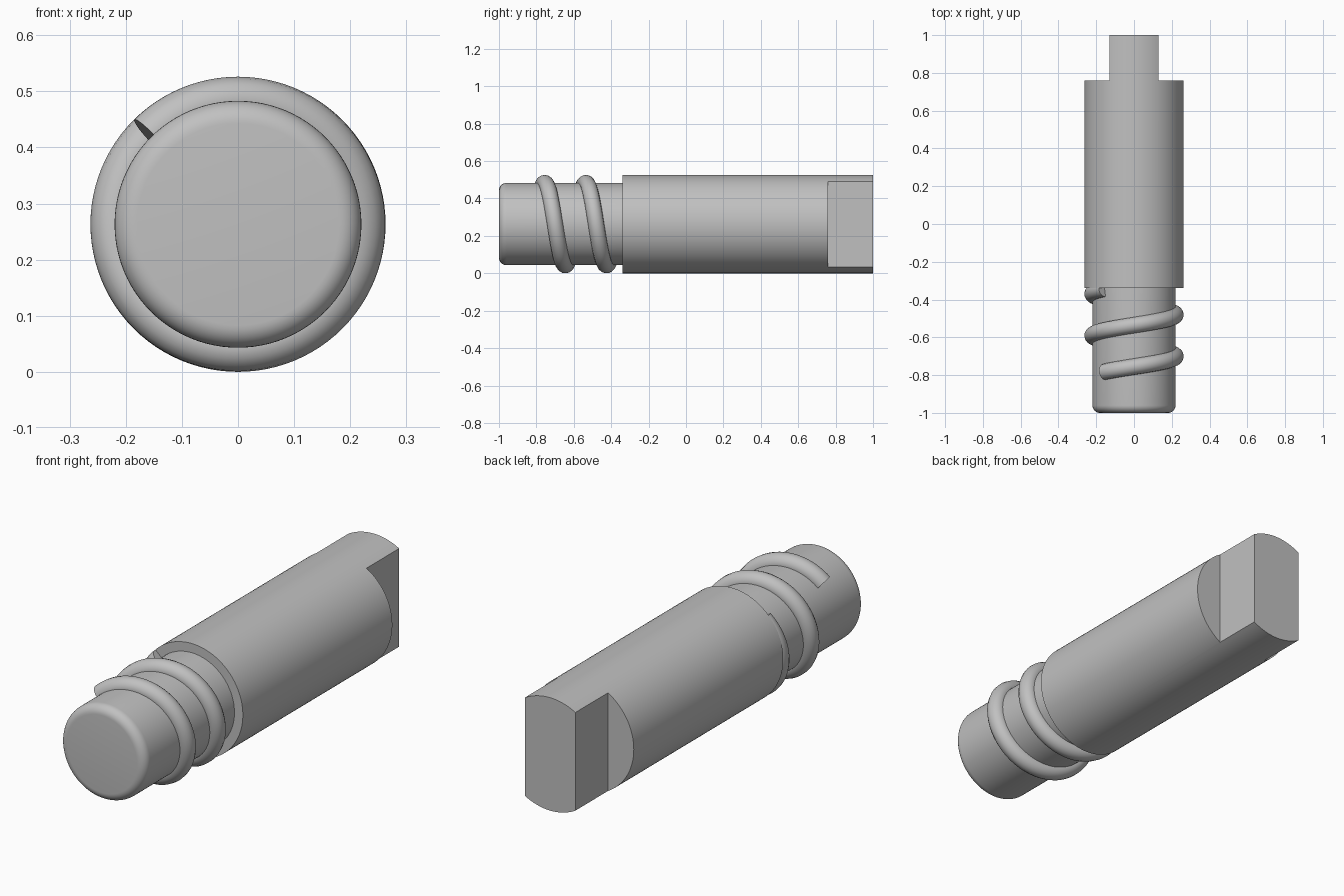
import bpy
import math
from mathutils import Matrix, Vector

default = bpy.data.objects.get("Cube")
if default:
    bpy.data.objects.remove(default, do_unlink=True)

R = 0.263            # body radius
PIN_R = 0.22         # pin radius, also the helix centre line
AXIS_Z = 0.263
SHOULDER = -0.34     # where the pin meets the body
FLAT_Y = 0.76        # where the tang begins
TANG = 0.13          # half thickness of the tang

steel = bpy.data.materials.new("Grey steel")
steel.use_nodes = True
GREY = (0.53, 0.53, 0.53, 1)
steel.diffuse_color = GREY
steel.node_tree.nodes["Principled BSDF"].inputs["Base Color"].default_value = GREY


def activate(obj):
    bpy.ops.object.select_all(action="DESELECT")
    obj.select_set(True)
    bpy.context.view_layer.objects.active = obj


def rod(name, radius, y0, y1):
    """Cylinder lying along y."""
    bpy.ops.mesh.primitive_cylinder_add(vertices=96, radius=radius, depth=y1 - y0)
    obj = bpy.context.object
    obj.name = name
    obj.data.transform(Matrix.Translation((0, (y0 + y1) / 2, AXIS_Z))
                       @ Matrix.Rotation(math.pi / 2, 4, "X"))
    obj.data.materials.append(steel)
    return obj


def apply_modifiers(obj):
    activate(obj)
    for mod in list(obj.modifiers):
        bpy.ops.object.modifier_apply(modifier=mod.name)


# Body with two flats cut at the back to leave a tang
body = rod("body", R, SHOULDER, 1)
for side in (-1, 1):
    bpy.ops.mesh.primitive_cube_add(size=1)
    cutter = bpy.context.object
    cutter.name = "flat_cutter"
    cutter.hide_render = True
    cutter.data.transform(Matrix.Translation((side * (TANG + 0.5), FLAT_Y + 0.5, AXIS_Z)))
    cut = body.modifiers.new("Flat", "BOOLEAN")
    cut.operation = "DIFFERENCE"
    cut.solver = "EXACT"
    cut.object = cutter
    apply_modifiers(body)
    bpy.data.objects.remove(cutter, do_unlink=True)

# Pin with a rounded front rim
pin = rod("pin", PIN_R, -1, SHOULDER + 0.02)
weights = pin.data.attributes.new("bevel_weight_edge", "FLOAT", "EDGE")
for edge in pin.data.edges:
    if all(pin.data.vertices[v].co.y < -0.99 for v in edge.vertices):
        weights.data[edge.index].value = 1
rim = pin.modifiers.new("Rim", "BEVEL")
rim.limit_method = "WEIGHT"
rim.width = 0.04
rim.segments = 8
apply_modifiers(pin)

# Two-turn helical thread wound around the pin
STEPS, TURNS, PITCH, START_Y = 192, 2, 0.22, -0.783
curve = bpy.data.curves.new("thread", "CURVE")
curve.dimensions = "3D"
curve.bevel_depth = R - PIN_R
curve.bevel_resolution = 6
curve.use_fill_caps = True
spline = curve.splines.new("POLY")
spline.points.add(STEPS)
for i, point in enumerate(spline.points):
    turn = TURNS * i / STEPS
    a = 2 * math.pi * turn - math.pi / 4
    point.co = Vector((PIN_R * math.sin(a), START_Y + PITCH * turn,
                       AXIS_Z + PIN_R * math.cos(a), 1))
thread = bpy.data.objects.new("thread", curve)
bpy.context.collection.objects.link(thread)
activate(thread)
bpy.ops.object.convert(target="MESH")
thread = bpy.context.object
thread.data.materials.clear()
thread.data.materials.append(steel)

# Smooth rounds, crisp edges
for obj in (body, pin, thread):
    activate(obj)
    bpy.ops.object.shade_smooth_by_angle(angle=math.radians(30))
